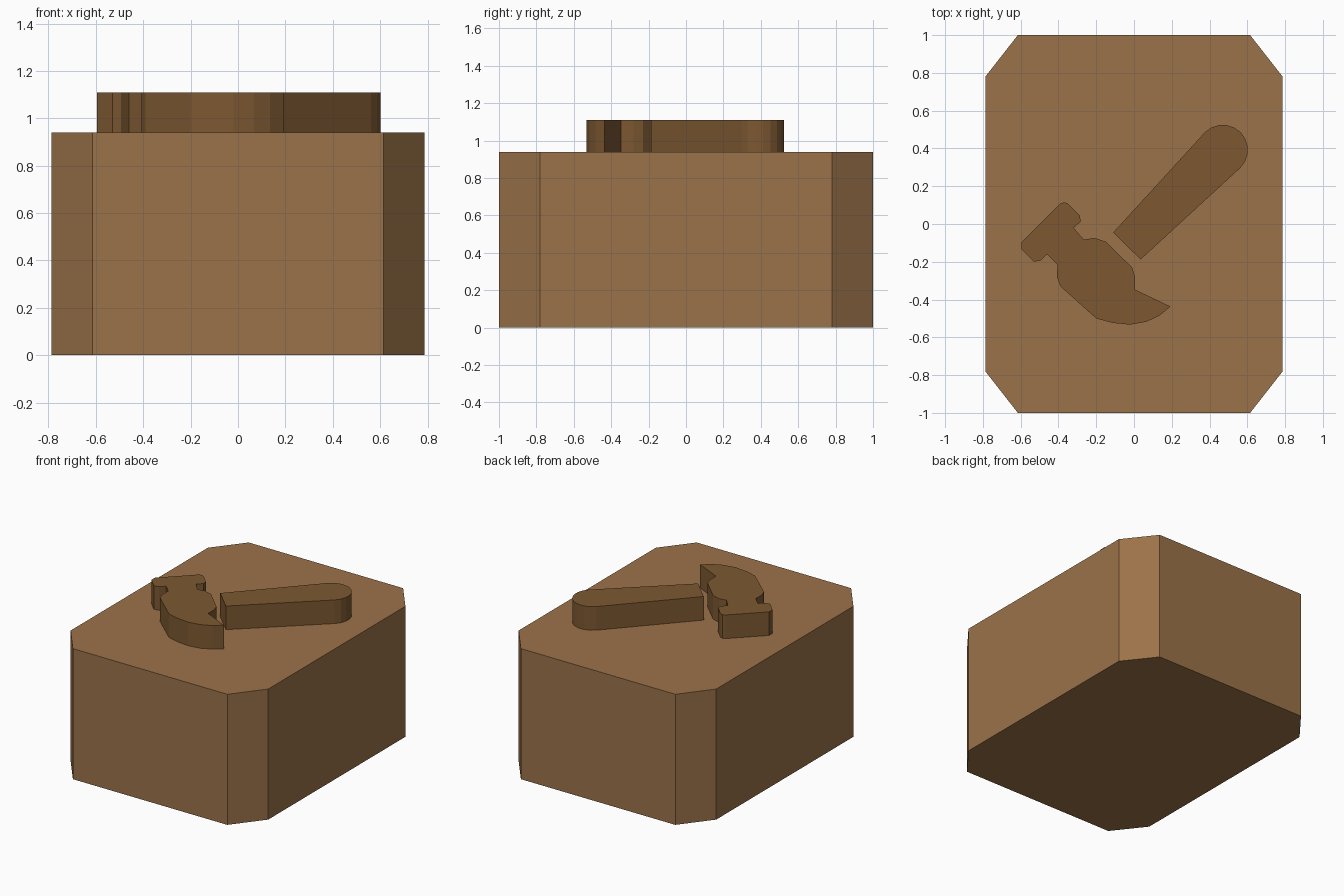
import bpy, bmesh
from math import radians, cos, sin

if "Cube" in bpy.data.objects:
    bpy.data.objects.remove(bpy.data.objects["Cube"])


def material(name, rgb):
    m = bpy.data.materials.new(name)
    m.diffuse_color = (*rgb, 1)
    m.use_nodes = True
    m.node_tree.nodes["Principled BSDF"].inputs["Base Color"].default_value = m.diffuse_color
    return m


def prism(name, outline, z0, z1, mat):
    """Extrude a flat outline straight up from z0 to z1."""
    bm = bmesh.new()
    face = bm.faces.new([bm.verts.new((x, y, z0)) for x, y in outline])
    up = bmesh.ops.extrude_face_region(bm, geom=[face])["geom"]
    bmesh.ops.translate(bm, vec=(0, 0, z1 - z0),
                        verts=[v for v in up if isinstance(v, bmesh.types.BMVert)])
    bmesh.ops.recalc_face_normals(bm, faces=bm.faces)
    mesh = bpy.data.meshes.new(name)
    bm.to_mesh(mesh)
    bm.free()
    mesh.materials.append(mat)
    ob = bpy.data.objects.new(name, mesh)
    bpy.context.collection.objects.link(ob)
    return ob


wood = material("wood", (0.33, 0.17, 0.067))
dark_wood = material("dark_wood", (0.205, 0.099, 0.032))
TOP, RAISED = 0.94, 1.11

# Block with cut corners
block = [(0.787, -0.78), (0.787, 0.78), (0.615, 1), (-0.615, 1),
         (-0.787, 0.78), (-0.787, -0.78), (-0.615, -1), (0.615, -1)]
prism("block", block, 0, TOP, wood)

# Hammer handle: flared bar with a round end
cx, cy, r, steps = 0.47, 0.392, 0.133, 10
handle = [(-0.11, -0.045), (0.035, -0.188)]
for i in range(steps + 1):
    a = radians(-46 + 182 * i / steps)
    handle.append((cx + r * cos(a), cy + r * sin(a)))
prism("hammer_handle", handle, TOP, RAISED, dark_wood)

# Hammer head: striking face, neck, body and curved claw
head = [(-0.595, -0.095), (-0.39, 0.108), (-0.37, 0.115), (-0.35, 0.108),
        (-0.287, 0.045), (-0.282, 0.012), (-0.32, -0.02), (-0.265, -0.083),
        (-0.21, -0.074), (-0.15, -0.093), (-0.01, -0.23), (0.005, -0.28),
        (0.005, -0.347), (0.193, -0.437), (0.135, -0.485), (0.067, -0.517),
        (-0.02, -0.533), (-0.11, -0.524), (-0.20, -0.50), (-0.39, -0.33),
        (-0.408, -0.28), (-0.405, -0.215), (-0.46, -0.16), (-0.493, -0.193),
        (-0.53, -0.2), (-0.595, -0.135)]
prism("hammer_head", head, TOP, RAISED, dark_wood)
